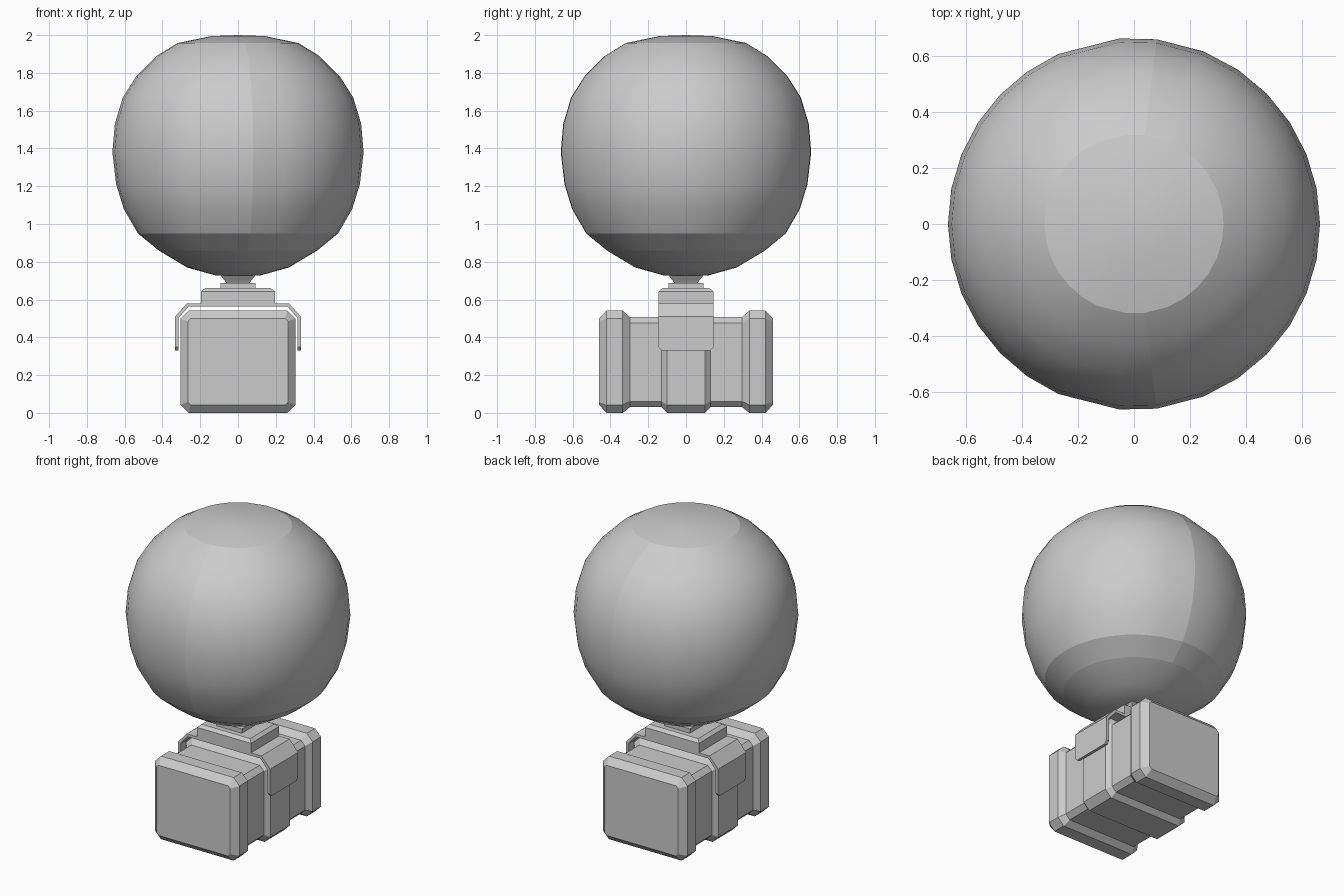
import bpy, bmesh
from math import cos, sin, radians

if "Cube" in bpy.data.objects:
    bpy.data.objects.remove(bpy.data.objects["Cube"])


def finish(name, bm, smooth=False):
    bmesh.ops.recalc_face_normals(bm, faces=bm.faces[:])
    for f in bm.faces:
        f.smooth = smooth
    me = bpy.data.meshes.new(name)
    bm.to_mesh(me)
    bm.free()
    ob = bpy.data.objects.new(name, me)
    bpy.context.collection.objects.link(ob)
    return ob


def bridge(bm, a, b):
    n = len(a)
    for i in range(n):
        bm.faces.new((a[i], a[(i + 1) % n], b[(i + 1) % n], b[i]))


def loft(name, sections):
    """Join a list of equal-length point rings and cap both ends."""
    bm = bmesh.new()
    rings = [[bm.verts.new(p) for p in s] for s in sections]
    for a, b in zip(rings, rings[1:]):
        bridge(bm, a, b)
    bm.faces.new(rings[0])
    bm.faces.new(rings[-1])
    return finish(name, bm)


def square(z, w, d):
    return [(-w, -d, z), (w, -d, z), (w, d, z), (-w, d, z)]


def octagon(y, w, z0, z1, c):
    half = [(w - c, z0), (w, z0 + c), (w, z1 - c), (w - c, z1)]
    return [(x, y, z) for x, z in half] + [(-x, y, z) for x, z in reversed(half)]


# Balloon: lathe with unevenly spaced panels and crisp seams
profile = [(.12, .728), (.27, .77), (.42, .86), (.53, .95), (.605, 1.08),
           (.645, 1.21), (.665, 1.38), (.652, 1.53), (.61, 1.67),
           (.54, 1.78), (.43, 1.89), (.32, 1.958), (.14, 1.995)]
half = [0, 11, 22, 33, 44.5, 56, 68, 83, 94.5, 114, 125, 136, 147, 158, 169, 180]
angles = half + [-a for a in half[-2:0:-1]]
bm = bmesh.new()
rings = [[bm.verts.new((r * cos(radians(a)), r * sin(radians(a)), z)) for a in angles]
         for r, z in profile]
for a, b in zip(rings, rings[1:]):
    bridge(bm, a, b)
for ring, z in ((rings[0], .726), (rings[-1], 2.0)):
    pole = bm.verts.new((0, 0, z))
    for i in range(len(ring)):
        bm.faces.new((ring[i], ring[(i + 1) % len(ring)], pole))
for k in (2, 3, 11):
    for i in range(len(angles)):
        bm.edges.get((rings[k][i - 1], rings[k][i])).smooth = False
for j in (7, len(angles) - 7):
    for k in range(2, 11):
        bm.edges.get((rings[k][j], rings[k + 1][j])).smooth = False
finish("balloon", bm, smooth=True)

# Crate: ribbed body lofted along y, mirrored front to back
end = (.265, .042, .50, .015)
full = (.305, 0, .542, .043)
recess = (.277, .03, .507, .03)
steps = [(.46, end), (.42, full), (.335, full), (.297, recess), (.13, recess), (.10, full)]
stations = [(-y, s) for y, s in steps] + [(y, s) for y, s in reversed(steps)]
loft("crate", [octagon(y, *s) for y, s in stations])

# Clamp: bent strap folding over both sides of the crate
outer = [(.17, .58), (.27, .58), (.333, .51), (.333, .33)]
inner = [(.315, .33), (.315, .503), (.262, .562), (.17, .562)]
right = outer + inner
for side, sx in (("right", 1), ("left", -1)):
    ob = loft("clamp_arm_" + side, [[(sx * x, y, z) for x, z in right] for y in (-.145, .145)])
    bm = bmesh.new()
    bm.from_mesh(ob.data)
    corners = [e for e in bm.edges if all(v.co.z < .34 for v in e.verts)
               and abs(e.verts[0].co.y - e.verts[1].co.y) < .01]
    bmesh.ops.bevel(bm, geom=corners, offset=.018, segments=1, affect='EDGES')
    bm.to_mesh(ob.data)
    bm.free()

# Mounting plate on top of the clamp
loft("mount_plate", [square(.562, .195, .145), square(.642, .195, .145),
                     square(.66, .175, .125)])

# Neck: square collar and flared knot below the balloon
loft("collar", [square(.655, .092, .092), square(.688, .092, .092)])
loft("balloon_knot", [square(.685, .06, .06), square(.70, .07, .07),
                      square(.728, .092, .092), square(.74, .08, .08)])
